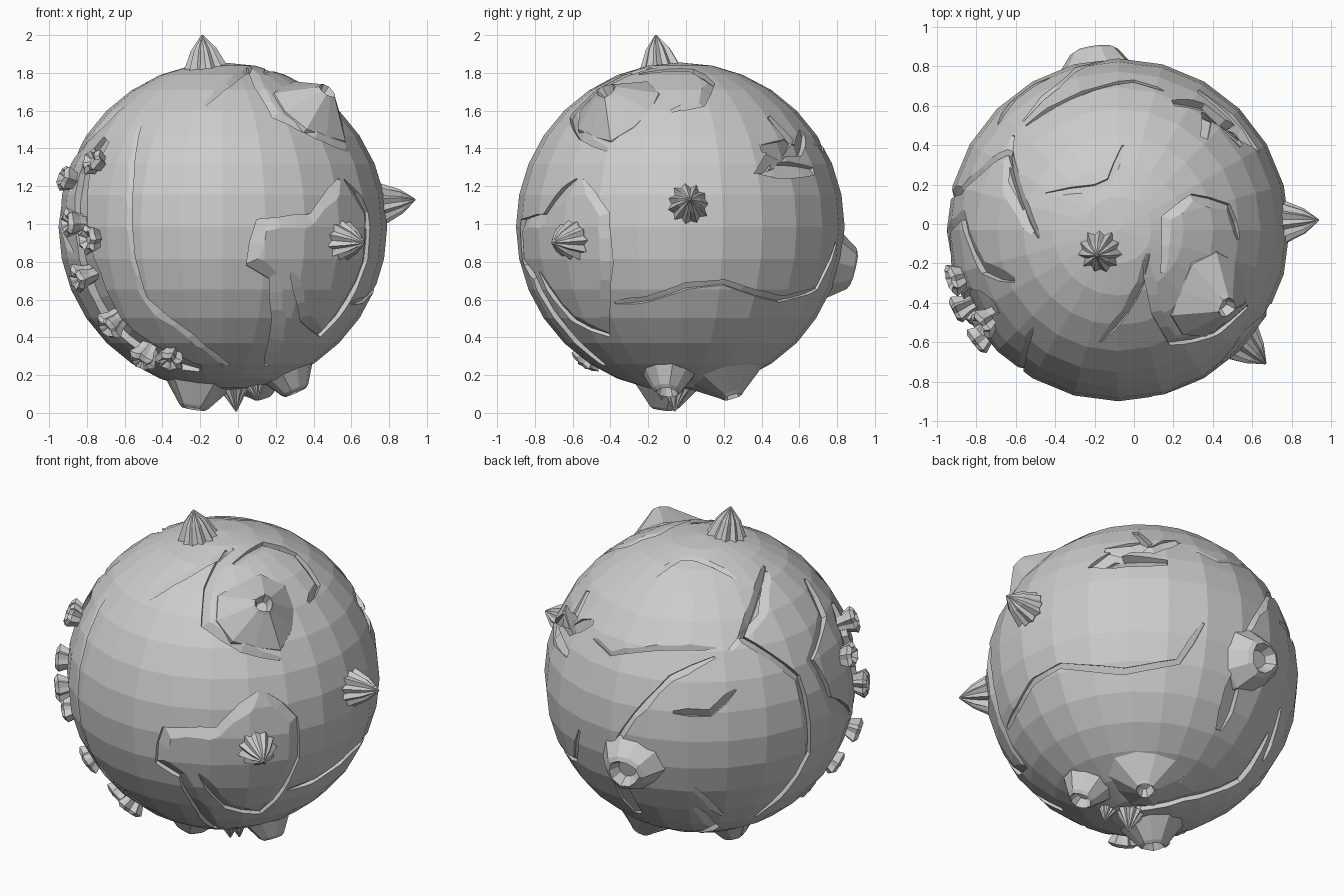
import bpy, bmesh, math, random
from mathutils import Vector

random.seed(4)
if "Cube" in bpy.data.objects:
    bpy.data.objects.remove(bpy.data.objects["Cube"])

CENTRE = Vector((-0.08, -0.03, 0.985))
R = 0.87
UP = Vector((0, 0, 1))

stone = bpy.data.materials.new("grey stone")
stone.use_nodes = True
GREY = (0.6, 0.6, 0.6, 1)
stone.diffuse_color = GREY
stone.node_tree.nodes["Principled BSDF"].inputs["Base Color"].default_value = GREY

# Directions from which crack paths are projected on to the globe
FRONT, RIGHT, BACK = Vector((0, -1, 0)), Vector((1, 0, 0)), Vector((0, 1, 0))
TOP = Vector((0, -0.0001, 1))
BACK_CORNER = Vector((-1, 1, 0.66))
LOW_CORNER = Vector((1, 1, -0.66))


def finish(bm, name):
    bmesh.ops.recalc_face_normals(bm, faces=bm.faces)
    mesh = bpy.data.meshes.new(name)
    bm.to_mesh(mesh)
    bm.free()
    obj = bpy.data.objects.new(name, mesh)
    bpy.context.collection.objects.link(obj)
    mesh.materials.append(stone)
    obj.location = CENTRE
    return obj


def to_globe(view, u, v, world=True):
    """Direction from the globe's centre to a point seen at u, v."""
    d = view.normalized()
    right = UP.cross(d).normalized()
    up = d.cross(right)
    if world:
        u, v = u - CENTRE.dot(right), v - CENTRE.dot(up)
    flat = math.hypot(u, v)
    if flat > R * 0.995:
        u, v = u * R * 0.995 / flat, v * R * 0.995 / flat
    depth = math.sqrt(R * R - u * u - v * v)
    return (right * u + up * v + d * depth).normalized()


def add_rift(bm, view, points, width, left_depth, right_depth, world=True):
    """Solid ribbon along the globe, used to carve a rift or plate edge."""
    keys = [to_globe(view, u, v, world) for u, v in points]
    path = [keys[0]]
    for a, b in zip(keys, keys[1:]):
        steps = max(1, round((b - a).length / 0.13))
        path += [a.lerp(b, i / steps).normalized() for i in range(1, steps + 1)]
    rings = []
    for i, n in enumerate(path):
        along = path[min(i + 1, len(path) - 1)] - path[max(i - 1, 0)]
        side = n.cross(along).normalized()
        end = 0.5 if i in (0, len(path) - 1) else random.uniform(0.85, 1.15)
        half = side * width * end / 2
        section = [(1, R + 0.06), (1, R - left_depth * end),
                   (-1, R - right_depth * end), (-1, R + 0.06)]
        rings.append([bm.verts.new(n * r + half * s) for s, r in section])
    for a, b in zip(rings, rings[1:]):
        for k in range(4):
            bm.faces.new((a[k], a[(k + 1) % 4], b[(k + 1) % 4], b[k]))
    bm.faces.new(rings[0])
    bm.faces.new(rings[-1])


def growth(name, point, profile, sides, pleat=0.0, rough=0.0):
    """Turned form standing on the globe; profile is (radius, distance out)."""
    bm = bmesh.new()
    turn = (Vector(point) - CENTRE).to_track_quat('Z', 'Y')
    wobble = [1 + random.uniform(-rough, rough) for _ in range(sides)]
    rings = []
    for radius, out in profile:
        ring = []
        for i in range(sides):
            a = math.tau * i / sides
            r = radius * wobble[i] * (1 - pleat * (i % 2))
            ring.append(bm.verts.new(turn @ Vector((r * math.cos(a), r * math.sin(a), out))))
        rings.append(ring)
    for a, b in zip(rings, rings[1:]):
        for i in range(sides):
            j = (i + 1) % sides
            bm.faces.new((a[i], a[j], b[j], b[i]))
    bm.faces.new(rings[0])
    bm.faces.new(rings[-1])
    return finish(bm, name)


# Faceted globe
bm = bmesh.new()
bmesh.ops.create_uvsphere(bm, u_segments=24, v_segments=16, radius=R)
globe = finish(bm, "globe")

# Rifts, plate edges and thin cracks
bm = bmesh.new()
add_rift(bm, FRONT, [(-.7, 1.45), (-.82, 1.27), (-.84, 1.0), (-.78, .72), (-.66, .48),
                     (-.42, .3), (-.2, .23)], .15, .05, .05)
add_rift(bm, FRONT, [(-.52, 1.55), (-.58, 1.2), (-.57, .85), (-.5, .6), (-.25, .4), (-.05, .25)],
         .045, .022, .002)
add_rift(bm, FRONT, [(.55, 1.23), (.4, 1.02), (.13, .99), (.08, .8), (.2, .73), (.22, .45),
                     (.16, .25)], .08, .0, .035)
add_rift(bm, FRONT, [(.06, 1.83), (.12, 1.72), (.2, 1.58), (.42, 1.47), (.58, 1.4)],
         .06, .0, .03)
add_rift(bm, RIGHT, [(-.56, 1.23), (-.44, 1.05), (-.42, .8), (-.43, .42), (-.6, .5), (-.78, .75)],
         .07, .03, .0)
add_rift(bm, RIGHT, [(-.38, .58), (-.2, .6), (0, .67), (.2, .69), (.5, .6), (.7, .66), (.8, .9)],
         .035, .02, .025)
add_rift(bm, RIGHT, [(.44, 1.57), (.55, 1.45), (.4, 1.28), (.68, 1.28)], .08, .05, .02)
add_rift(bm, TOP, [(.15, -.25), (.17, .03), (.3, .13), (.48, .08), (.53, -.08)], .05, .028, .0)
add_rift(bm, TOP, [(-.18, -.6), (-.05, -.45), (.03, -.3), (.07, -.15)], .05, .0, .028)
add_rift(bm, TOP, [(-.45, .15), (-.2, .18), (-.12, .22), (-.05, .4)], .04, .025, .0)
add_rift(bm, TOP, [(-.62, .45), (-.66, .2), (-.52, -.05)], .06, .03, .0)
add_rift(bm, TOP, [(.2, .62), (.36, .6), (.55, .4)], .08, .05, .02)
add_rift(bm, TOP, [(-.55, .5), (-.3, .65), (0, .73), (.15, .68)], .04, .022, .0)
for path, width in [
        ([(.31, .59), (.1, .2), (.42, -.05), (.48, -.48), (.2, -.8)], .05),
        ([(.55, .5), (.62, .3), (.5, .05), (.62, -.2), (.78, -.28)], .08),
        ([(-.62, -.4), (-.5, -.2), (-.3, 0), (-.05, .1)], .04),
        ([(.05, -.08), (-.1, -.2), (-.3, -.18)], .05),
        ([(-.18, -.62), (0, -.78)], .06)]:
    add_rift(bm, BACK_CORNER, path, width, .035, .0, False)
add_rift(bm, LOW_CORNER, [(.72, -.35), (.55, -.6), (.25, -.7), (-.15, -.74)], .06, .03, .0, False)
add_rift(bm, LOW_CORNER, [(.58, -.02), (.47, -.35)], .09, .04, .02, False)
cutter = finish(bm, "rift_cutter")
cutter.hide_render = True
cutter.display_type = 'WIRE'
carve = globe.modifiers.new("carve rifts", 'BOOLEAN')
carve.operation = 'DIFFERENCE'
carve.solver = 'EXACT'
carve.use_self = True
carve.object = cutter
# Bake the carving and drop the helper
bpy.context.view_layer.objects.active = globe
globe.select_set(True)
bpy.ops.object.modifier_apply(modifier=carve.name)
bpy.data.objects.remove(cutter)

# Volcanoes: peak, foot radius, rim radius, distance of the rim from the centre
for i, (peak, foot, rim, out) in enumerate([
        ((.47, -.42, 1.7), .23, .05, .99), ((-.2, .89, .77), .19, .09, .95),
        ((-.24, -.12, .01), .18, .06, .98), ((.3, -.1, .11), .15, .06, .96),
        ((.13, .25, .08), .21, .05, .965)]):
    growth(f"volcano_{i + 1}", peak, [(foot, .8), (foot * .97, .84), (rim * 1.3, out - .015),
           (rim, out), (rim * .6, out - .05)], 10, rough=.1)

# Pleated spikes
for i, (tip, out) in enumerate([
        ((-.19, -.16, 2), 1.03), ((.94, .02, 1.13), 1.03), ((.67, -.71, .9), 1.015),
        ((-.01, -.06, .01), .98), ((.1, -.13, .08), .94)]):
    size = .11 if out > 1 else .08
    growth(f"spike_{i + 1}", tip, [(size * .8, .8), (size, .86), (size * .6, out - .075),
           (size * .04, out)], 22, .2, .06)

# Flared barnacles along the main rift
for i, (x, z) in enumerate([(-.74, 1.32), (-.88, 1.23), (-.86, 1.0), (-.76, .92), (-.81, .72),
                            (-.66, .48), (-.49, .31), (-.35, .31)]):
    spot = CENTRE + to_globe(FRONT, x, z)
    growth(f"barnacle_{i + 1}", spot, [(.045, .8), (.055, .86), (.08, .915), (.055, .935),
           (.02, .91)], 14, .25, .15)
